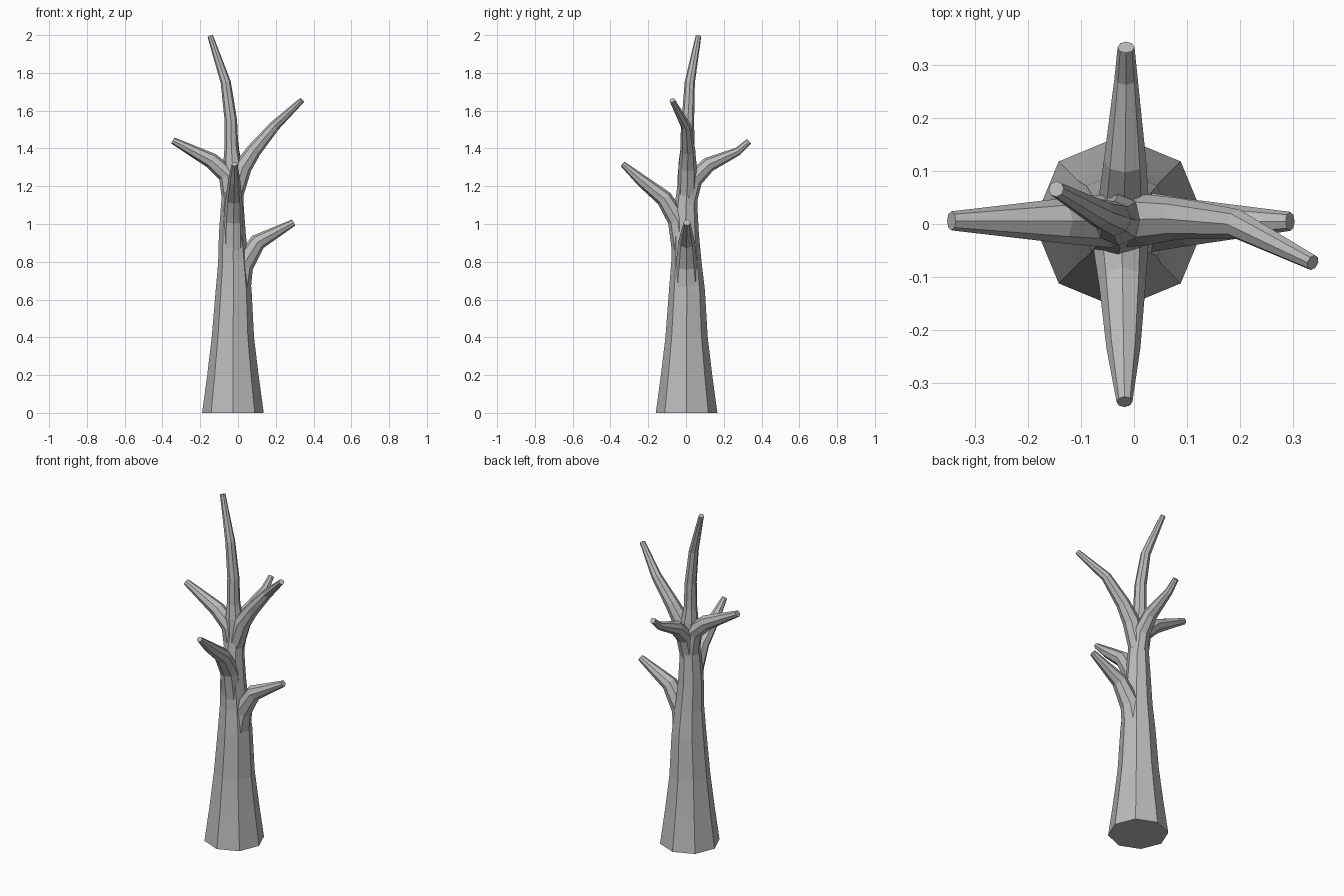
import bpy
import bmesh
from math import cos, sin, tau
from mathutils import Vector

SIDES = 8

cube = bpy.data.objects.get("Cube")
if cube:
    bpy.data.objects.remove(cube, do_unlink=True)

# Plain grey bark
bark = bpy.data.materials.new("grey bark")
bark.use_nodes = True
bark.diffuse_color = (0.5, 0.5, 0.5, 1)
bsdf = bark.node_tree.nodes["Principled BSDF"]
bsdf.inputs["Base Color"].default_value = bark.diffuse_color
bsdf.inputs["Roughness"].default_value = 0.9


def limb(name, stations, side):
    """Tapered faceted tube through (x, y, z, radius) stations, capped at both ends."""
    points = [Vector(s[:3]) for s in stations]
    bm = bmesh.new()
    rings = []
    for i, (p, s) in enumerate(zip(points, stations)):
        before = points[max(i - 1, 0)]
        after = points[min(i + 1, len(points) - 1)]
        tangent = Vector()
        if i > 0:
            tangent += (p - before).normalized()
        if i < len(points) - 1:
            tangent += (after - p).normalized()
        tangent.normalize()
        u = Vector(side)
        u = (u - tangent * u.dot(tangent)).normalized()
        v = tangent.cross(u)
        angles = [tau * k / SIDES for k in range(SIDES)]
        rings.append([bm.verts.new(p + s[3] * (u * cos(a) + v * sin(a))) for a in angles])
    for low, high in zip(rings, rings[1:]):
        for k in range(SIDES):
            n = (k + 1) % SIDES
            bm.faces.new((low[k], low[n], high[n], high[k]))
    bm.faces.new(rings[0][::-1])
    bm.faces.new(rings[-1])
    bmesh.ops.recalc_face_normals(bm, faces=bm.faces)
    mesh = bpy.data.meshes.new(name)
    bm.to_mesh(mesh)
    bm.free()
    mesh.materials.append(bark)
    obj = bpy.data.objects.new(name, mesh)
    bpy.context.collection.objects.link(obj)


X, Y = (1, 0, 0), (0, 1, 0)

# Trunk, running on into the curved top shoot
limb("trunk", [
    (-.027, .003, 0, .163), (-.027, .003, .2, .136), (-.027, .003, .4, .112),
    (-.023, .005, .65, .095), (-.025, .002, .8, .08), (-.03, -.003, .95, .071),
    (-.03, 0, 1.1, .06), (-.026, .008, 1.22, .051), (-.03, .008, 1.32, .048),
    (-.035, .008, 1.4, .037), (-.038, .01, 1.55, .033),
    (-.065, .02, 1.75, .027), (-.147, .066, 1.995, .015)], X)

# Low branch on the left
limb("low_left_branch", [
    (-.01, .003, .62, .075), (.025, .003, .78, .057),
    (.105, .003, .905, .044), (.295, .005, 1.008, .018)], Y)

# Front branch
limb("front_branch", [
    (-.025, -.02, .86, .055), (-.025, -.045, 1.02, .052),
    (-.022, -.115, 1.135, .044), (-.02, -.235, 1.23, .032),
    (-.018, -.336, 1.318, .015)], X)

# Right branch
limb("right_branch", [
    (-.033, .006, 1.12, .05), (-.055, .006, 1.26, .05),
    (-.14, .006, 1.335, .042), (-.345, .006, 1.442, .018)], Y)

# Back branch
limb("back_branch", [
    (-.025, .005, 1.1, .048), (-.02, .04, 1.235, .048),
    (-.017, .12, 1.315, .04), (-.015, .275, 1.385, .022),
    (-.015, .334, 1.438, .016)], X)

# High branch on the left
limb("high_left_branch", [
    (-.02, .006, 1.16, .05), (.025, .008, 1.3, .048),
    (.085, .01, 1.39, .039), (.195, 0, 1.52, .028),
    (.338, -.073, 1.655, .015)], Y)
